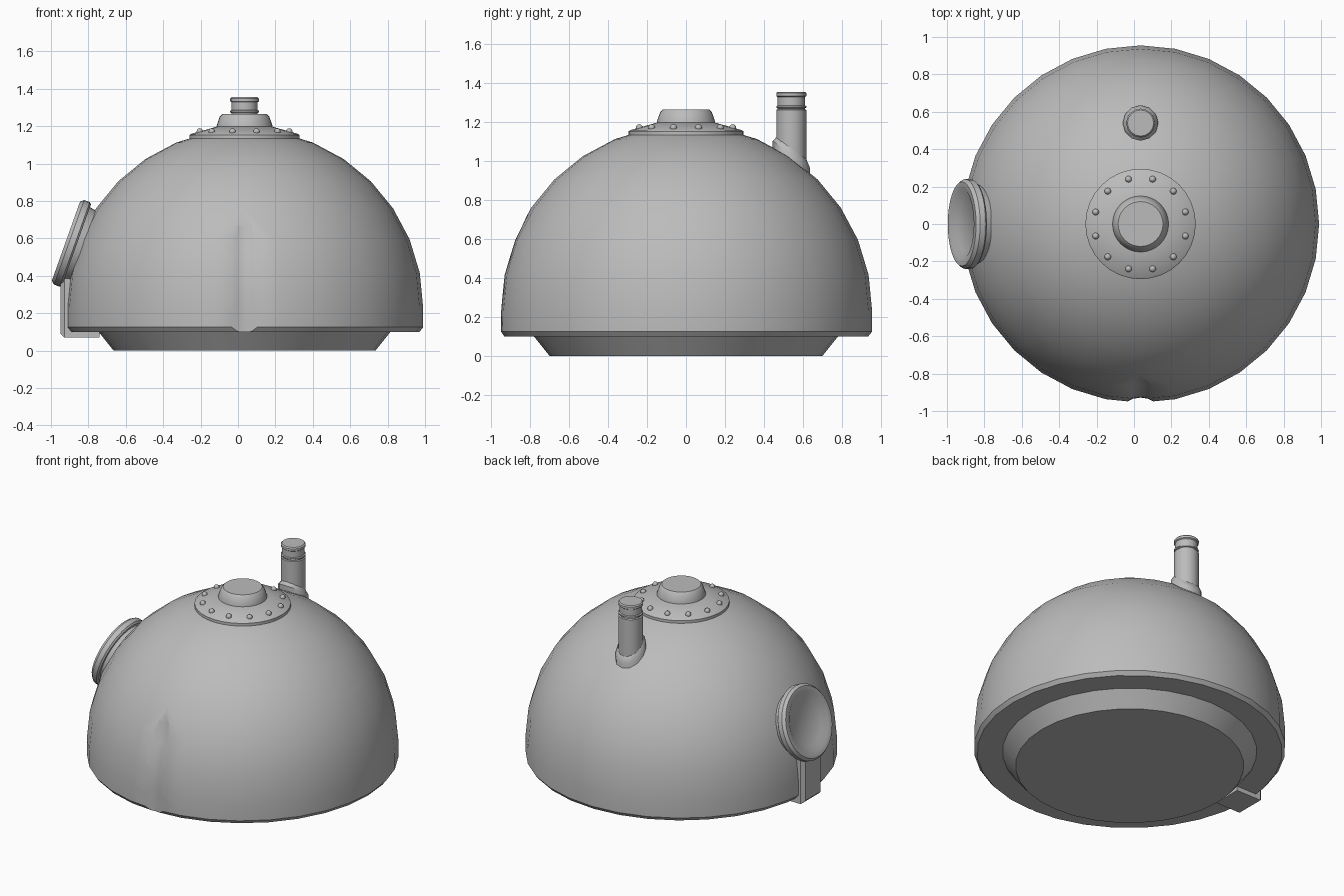
import bpy, bmesh, math
from mathutils import Matrix, Vector

cube = bpy.data.objects.get("Cube")
if cube:
    bpy.data.objects.remove(cube, do_unlink=True)

CX = 0.035            # dome axis
R, ZC = 0.955, 0.23   # dome radius and sphere centre height
AXIS = Matrix.Translation((CX, 0, 0))

grey = bpy.data.materials.new("plain_grey")
grey.use_nodes = True
colour = (0.5, 0.5, 0.5, 1)
grey.diffuse_color = colour
grey.node_tree.nodes["Principled BSDF"].inputs["Base Color"].default_value = colour


def finish(name, bm, matrix=Matrix()):
    bmesh.ops.transform(bm, matrix=matrix, verts=bm.verts)
    bmesh.ops.recalc_face_normals(bm, faces=bm.faces)
    mesh = bpy.data.meshes.new(name)
    bm.to_mesh(mesh)
    bm.free()
    mesh.materials.append(grey)
    obj = bpy.data.objects.new(name, mesh)
    bpy.context.collection.objects.link(obj)
    return obj


def lathe(name, profile, segs, matrix=AXIS):
    """Revolve (radius, height) points; the ends are closed on the axis."""
    bm = bmesh.new()
    points = [(0, profile[0][1])] + list(profile) + [(0, profile[-1][1])]
    rings = []
    for r, z in points:
        rings.append([bm.verts.new((r * math.cos(a), r * math.sin(a), z))
                      for a in (2 * math.pi * i / segs for i in range(segs))])
    for low, high in zip(rings, rings[1:]):
        for i in range(segs):
            j = (i + 1) % segs
            bm.faces.new((low[i], low[j], high[j], high[i]))
    bmesh.ops.remove_doubles(bm, verts=bm.verts, dist=0.0001)
    flat = [e for e in bm.edges if len(e.link_faces) == 2
            and e.calc_face_angle(1) < 0.001
            and any(v.co.xy.length < 0.001 for v in e.verts)]
    bmesh.ops.dissolve_edges(bm, edges=flat, use_verts=True)
    return finish(name, bm, matrix)


parts = []

# Dome shell with a straight, bevelled skirt
arc = [math.radians(90 * i / 8) for i in range(8)]
dome_profile = [(R - 0.02, 0.1), (R, 0.125)]
dome_profile += [(R * math.cos(a), ZC + R * math.sin(a)) for a in arc]
dome_profile.append((0, ZC + R))
dome = lathe("dome", dome_profile, 32)
parts.append(dome)

# Shallow groove up the front, cut by a tube that follows the dome
tube, depth, top = 0.13, 0.027, 0.55
reach = R + tube - depth
path = [(reach, 0.0, tube), (reach, ZC, tube)]
for i in range(1, 9):
    a = top * i / 8
    r = tube - max(0, i - 6) * 0.5 * depth
    path.append((reach * math.cos(a), ZC + reach * math.sin(a), r))
curve = bpy.data.curves.new("groove_path", "CURVE")
curve.dimensions = "3D"
curve.bevel_depth, curve.bevel_resolution = 1, 8
curve.use_fill_caps = True
spline = curve.splines.new("POLY")
spline.points.add(len(path) - 1)
for point, (d, z, r) in zip(spline.points, path):
    point.co, point.radius = (CX, -d, z, 1), r
path_obj = bpy.data.objects.new("groove_path", curve)
bpy.context.collection.objects.link(path_obj)
bm = bmesh.new()
bm.from_mesh(bpy.data.meshes.new_from_object(path_obj))
bmesh.ops.remove_doubles(bm, verts=bm.verts, dist=0.0001)
cutter = finish("groove_cutter", bm)
cutter.hide_render = True
cut = dome.modifiers.new("groove", "BOOLEAN")
cut.operation, cut.object, cut.solver = "DIFFERENCE", cutter, "EXACT"
bpy.context.view_layer.objects.active = dome
bpy.ops.object.modifier_apply(modifier=cut.name)
for helper in (cutter, path_obj):
    bpy.data.objects.remove(helper, do_unlink=True)

# Tapered plinth below the dome
parts.append(lathe("plinth", [(0.70, 0), (0.78, 0.1), (0.78, 0.12)], 32))

# Crown plate, cap and ring of rivets
parts.append(lathe("crown_plate", [(0.295, 1.12), (0.295, 1.152), (0.288, 1.158),
                                   (0.15, 1.197)], 32))
parts.append(lathe("crown_cap", [(0.15, 1.15), (0.15, 1.2), (0.133, 1.25),
                                 (0.12, 1.264)], 32))
for i in range(12):
    a = math.radians(15 + 30 * i)
    bm = bmesh.new()
    bmesh.ops.create_uvsphere(bm, u_segments=10, v_segments=6, radius=0.018)
    spot = Vector((CX + 0.248 * math.cos(a), 0.248 * math.sin(a), 1.171))
    parts.append(finish(f"rivet_{i + 1}", bm, Matrix.Translation(spot)))

# Chimney pipe and a collar sheared to the slope of the dome
spot = Matrix.Translation((CX, 0.54, 0))
parts.append(lathe("chimney", [(0.077, 0.9), (0.077, 1.262), (0.07, 1.266),
                               (0.07, 1.27), (0.077, 1.274), (0.077, 1.282),
                               (0.07, 1.286), (0.07, 1.328), (0.077, 1.333),
                               (0.077, 1.348), (0.07, 1.355)], 16, spot))
shear = Matrix.Identity(4)
shear[2][1] = -0.72
parts.append(lathe("chimney_collar", [(0.095, 0.95), (0.095, 1.035),
                                      (0.078, 1.065)], 12, spot @ shear))

# Round hatch on the right side, leaning back with the dome
lean = math.radians(-70.4)
hatch_place = Matrix.Translation((-0.92, 0, 0.585)) @ Matrix.Rotation(lean, 4, "Y")
parts.append(lathe("hatch", [(0.2, -0.13), (0.215, -0.06), (0.23, -0.06),
                             (0.24, -0.05), (0.24, -0.018), (0.225, 0),
                             (0.19, 0), (0.15, -0.025)], 32, hatch_place))

# Bracket under the hatch, with bevelled outer edges
bm = bmesh.new()
bmesh.ops.create_cube(bm, size=1, matrix=Matrix.Translation((-0.845, 0, 0.25))
                      @ Matrix.Diagonal((0.21, 0.2, 0.36, 1)))
outer = [e for e in bm.edges if all(v.co.x < -0.9 for v in e.verts)]
bmesh.ops.bevel(bm, geom=outer, offset=0.022, segments=1, affect="EDGES")
parts.append(finish("hatch_bracket", bm))

# Smooth shading that keeps hard edges
bpy.ops.object.select_all(action="DESELECT")
for obj in parts:
    obj.select_set(True)
bpy.context.view_layer.objects.active = dome
bpy.ops.object.shade_smooth_by_angle(angle=math.radians(38))
